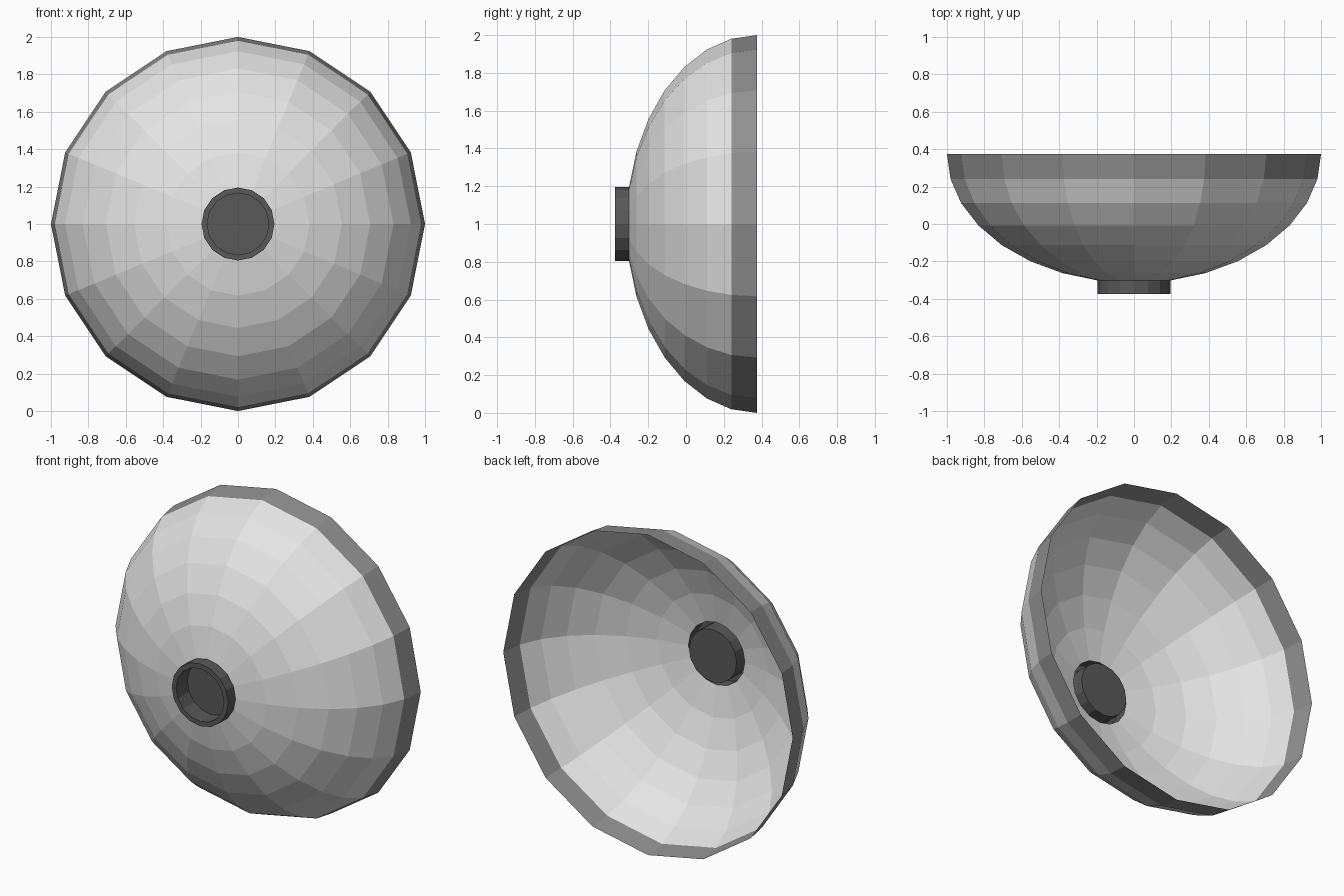
import bpy, bmesh, math

if "Cube" in bpy.data.objects:
    bpy.data.objects.remove(bpy.data.objects["Cube"])

SIDES = 16
CENTRE_Z = 1.0


def material(name, grey):
    m = bpy.data.materials.new(name)
    m.diffuse_color = (grey, grey, grey, 1)
    m.use_nodes = True
    m.node_tree.nodes["Principled BSDF"].inputs["Base Color"].default_value = m.diffuse_color
    return m


def revolve(name, profile, mat):
    """Spin (radius, y) points around the horizontal y axis."""
    bm = bmesh.new()
    rings = []
    for r, y in profile:
        if r < 1e-6:
            rings.append([bm.verts.new((0, y, CENTRE_Z))])
        else:
            rings.append([bm.verts.new((r * math.cos(a), y, CENTRE_Z + r * math.sin(a)))
                          for a in (math.tau * i / SIDES for i in range(SIDES))])
    for a, b in zip(rings, rings[1:]):
        for i in range(SIDES):
            j = (i + 1) % SIDES
            if len(b) == 1:
                bm.faces.new((a[i], b[0], a[j]))
            else:
                bm.faces.new((a[i], b[i], b[j], a[j]))
    mesh = bpy.data.meshes.new(name)
    bm.to_mesh(mesh)
    bm.free()
    mesh.materials.append(mat)
    obj = bpy.data.objects.new(name, mesh)
    bpy.context.collection.objects.link(obj)
    return obj


light = material("light grey", 0.78)
mid = material("medium grey", 0.28)
dark = material("dark grey", 0.10)

# Open dish: flattened half sphere with a hole at its pole
RIM_Y, DEPTH = 0.375, 0.69
steps = [math.radians(11.25 * k) for k in range(8, 0, -1)]
dish_profile = [(math.sin(t), RIM_Y - DEPTH * math.cos(t)) for t in steps]
dish = revolve("dish", dish_profile, light)

# The outermost band of the dish is a darker rim
dish.data.materials.append(mid)
for face in dish.data.polygons:
    if face.center.y > 0.25:
        face.material_index = 1

# Collar on the front: outer wall, lip, inner wall and recessed floor
hub_r = dish_profile[-1][0]
revolve("collar", [(hub_r, dish_profile[-1][1]), (hub_r, -0.375),
                   (0.165, -0.375), (0.165, -0.265), (0, -0.265)], dark)
